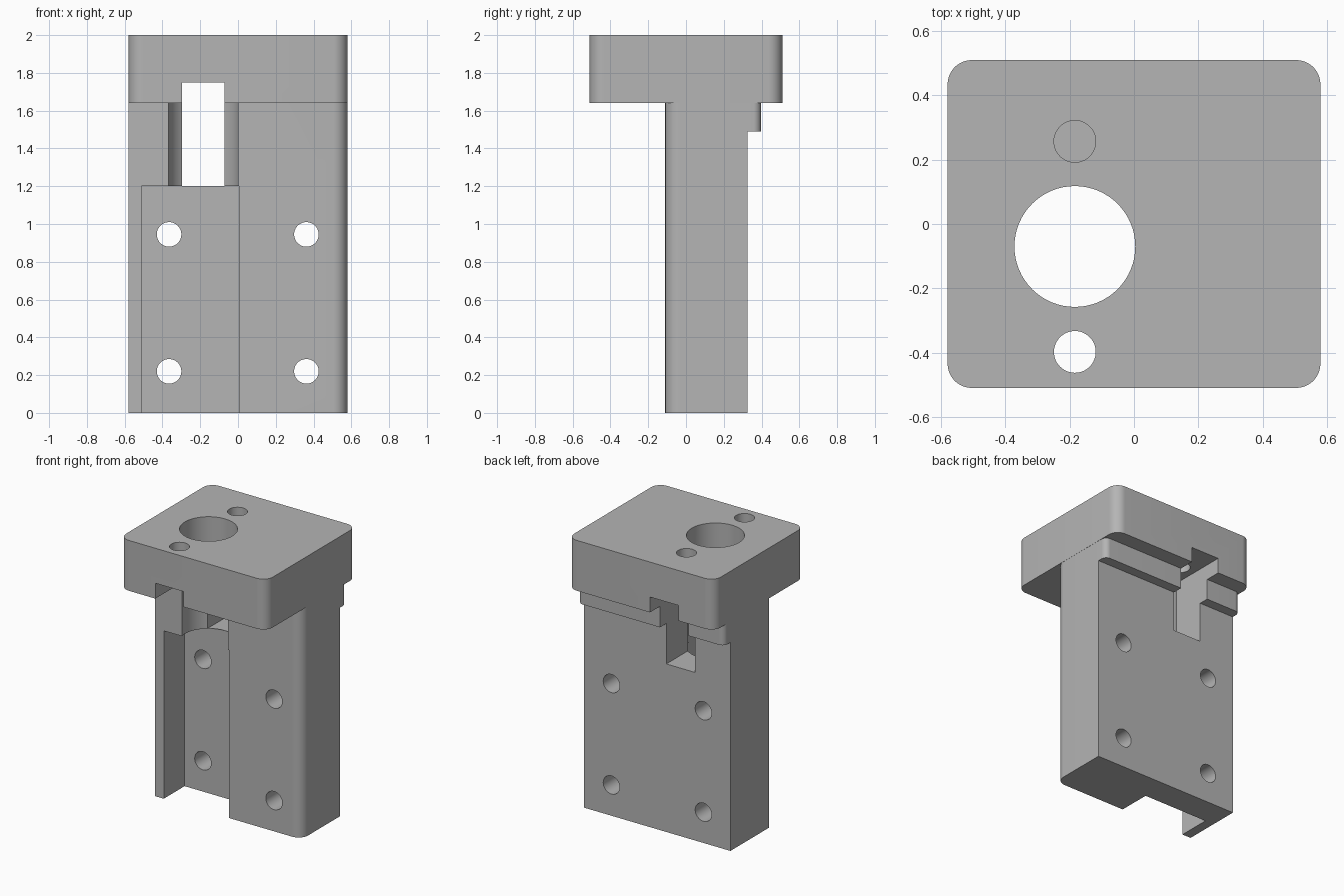
import bpy, bmesh
from math import radians, sin, cos

cube = bpy.data.objects.get("Cube")
if cube:
    bpy.data.objects.remove(cube, do_unlink=True)

grey = bpy.data.materials.new("plain_grey")
grey.use_nodes = True
colour = (0.46, 0.46, 0.46, 1)
grey.diffuse_color = colour
grey.node_tree.nodes["Principled BSDF"].inputs["Base Color"].default_value = colour


def prism(name, outline, z0, z1):
    """Extrude a counter-clockwise outline from z0 up to z1."""
    bm = bmesh.new()
    face = bm.faces.new([bm.verts.new((x, y, z0)) for x, y in outline])
    top = bmesh.ops.extrude_face_region(bm, geom=[face])["geom"]
    bmesh.ops.translate(bm, vec=(0, 0, z1 - z0),
                        verts=[v for v in top if isinstance(v, bmesh.types.BMVert)])
    bmesh.ops.recalc_face_normals(bm, faces=bm.faces)
    mesh = bpy.data.meshes.new(name)
    bm.to_mesh(mesh)
    bm.free()
    mesh.materials.append(grey)
    obj = bpy.data.objects.new(name, mesh)
    bpy.context.collection.objects.link(obj)
    return obj


def block(name, x0, x1, y0, y1, z0, z1, radii=(0, 0, 0, 0)):
    """Box with a radius per upright corner: front -x, front +x, back +x, back -x."""
    outline = []
    corners = ((x0, y0, 1, 1), (x1, y0, -1, 1), (x1, y1, -1, -1), (x0, y1, 1, -1))
    for i, ((x, y, sx, sy), r) in enumerate(zip(corners, radii)):
        if not r:
            outline.append((x, y))
            continue
        for step in range(13):
            a = radians(180 + 90 * i + 7.5 * step)
            outline.append((x + sx * r + r * cos(a), y + sy * r + r * sin(a)))
    return prism(name, outline, z0, z1)


def cylinder(name, x, y, r, z0, z1, sides=64):
    angles = [radians(360 * i / sides) for i in range(sides)]
    return prism(name, [(x + r * cos(a), y + r * sin(a)) for a in angles], z0, z1)


def combine(target, tool, operation):
    mod = target.modifiers.new(tool.name, "BOOLEAN")
    mod.operation, mod.solver, mod.object = operation, "EXACT", tool
    bpy.context.view_layer.objects.active = target
    bpy.ops.object.modifier_apply(modifier=mod.name)
    bpy.data.objects.remove(tool, do_unlink=True)


# Top flange, upright column and rear lip joined into one solid
bracket = block("mounting_bracket", -0.58, 0.58, -0.51, 0.51, 1.64, 2, (0.075,) * 4)
combine(bracket, block("column", -0.579, 0.579, -0.11, 0.325, 0, 1.7, (0, 0.075, 0, 0)), "UNION")
combine(bracket, block("rear_lip", -0.578, 0.578, 0.2, 0.397, 1.49, 1.68, (0, 0, 0.04, 0.04)), "UNION")

# Open front channel, main bore and cross slot
bore_x = -0.184
combine(bracket, block("channel", -0.51, 0.005, -0.3, 0.125, -0.1, 1.2), "DIFFERENCE")
combine(bracket, cylinder("bore", bore_x, -0.07, 0.188, 1.19, 2.1), "DIFFERENCE")
combine(bracket, block("slot", -0.297, -0.072, -0.7, 0.7, 1.201, 1.75), "DIFFERENCE")

# Small flange holes on either side of the bore
for y in (-0.398, 0.257):
    combine(bracket, cylinder("flange_hole", bore_x, y, 0.065, 1.7, 2.1, 48), "DIFFERENCE")

# Four bolt holes through the column, front to back
for x in (-0.365, 0.362):
    for z in (0.22, 0.945):
        hole = cylinder("bolt_hole", 0, 0, 0.065, -0.6, 0.6, 48)
        hole.rotation_euler.x = radians(90)
        hole.location = (x, 0, z)
        bpy.context.view_layer.update()
        combine(bracket, hole, "DIFFERENCE")

# Smooth the rounded walls, keep the machined edges sharp
bpy.ops.object.select_all(action="DESELECT")
bracket.select_set(True)
bpy.context.view_layer.objects.active = bracket
bpy.ops.object.shade_smooth_by_angle(angle=radians(30))
